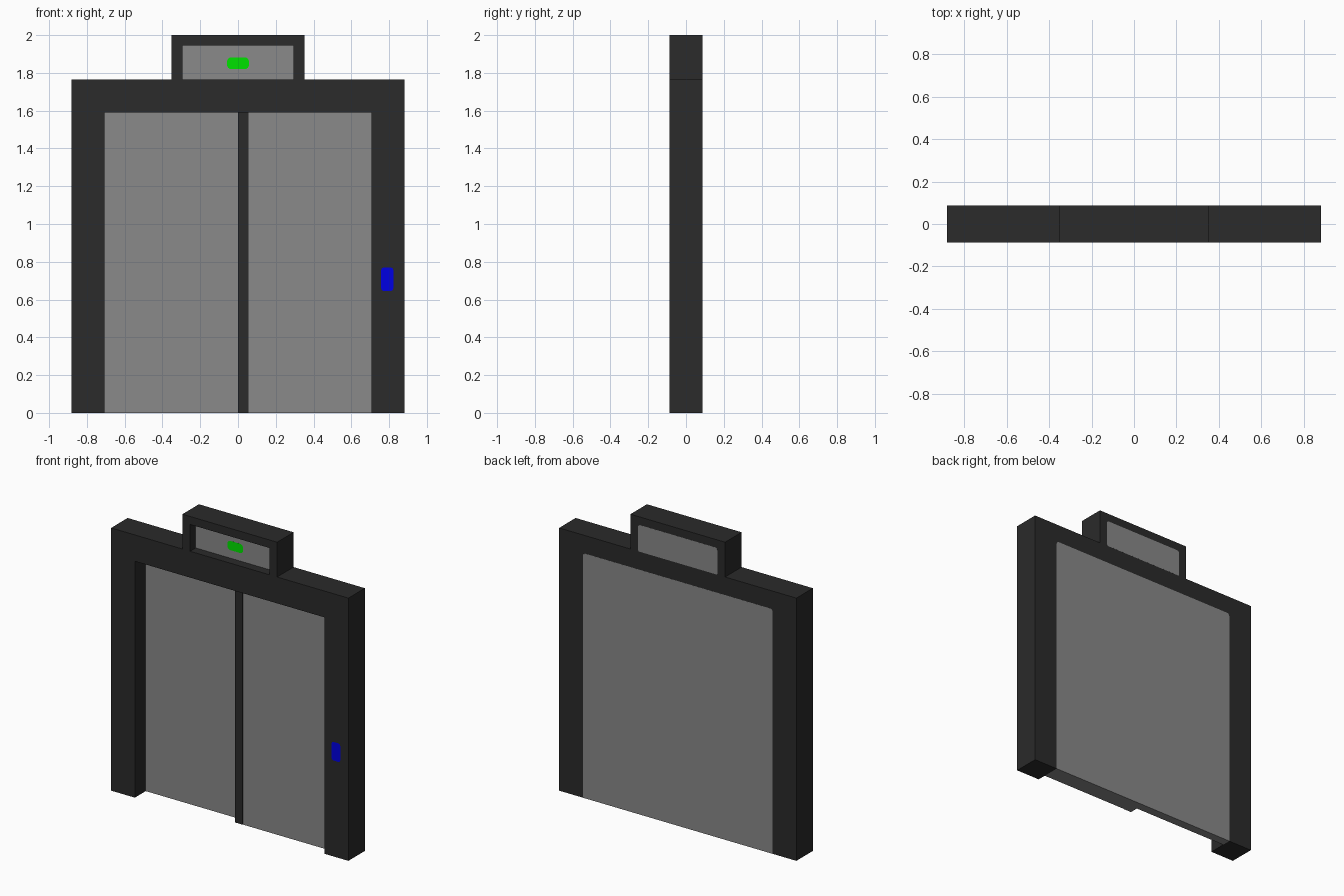
import bpy, bmesh, math

if "Cube" in bpy.data.objects:
    bpy.data.objects.remove(bpy.data.objects["Cube"])

FRONT, BACK = -0.0875, 0.0875
THIN = 0.0004


def material(name, rgb):
    m = bpy.data.materials.new(name)
    m.diffuse_color = (*rgb, 1)
    m.use_nodes = True
    m.node_tree.nodes["Principled BSDF"].inputs["Base Color"].default_value = m.diffuse_color
    return m


DARK = material("dark_grey", (0.0235, 0.0235, 0.0235))
GREY = material("mid_grey", (0.252, 0.252, 0.252))
GREEN = material("green", (0.0, 0.76, 0.0))
BLUE = material("blue", (0.0, 0.0, 0.76))


def prism(name, pts, y0, y1, mat):
    """Extrude an x/z outline from y0 (front) to y1 (back)."""
    bm = bmesh.new()
    face = bm.faces.new([bm.verts.new((x, y0, z)) for x, z in pts])
    ext = bmesh.ops.extrude_face_region(bm, geom=[face])
    moved = [v for v in ext["geom"] if isinstance(v, bmesh.types.BMVert)]
    bmesh.ops.translate(bm, verts=moved, vec=(0, y1 - y0, 0))
    bmesh.ops.recalc_face_normals(bm, faces=bm.faces)
    me = bpy.data.meshes.new(name)
    bm.to_mesh(me)
    bm.free()
    me.materials.append(mat)
    ob = bpy.data.objects.new(name, me)
    bpy.context.collection.objects.link(ob)
    return ob


def rect(x0, x1, z0, z1):
    return [(x0, z0), (x1, z0), (x1, z1), (x0, z1)]


def rounded(x0, x1, z0, z1, r, r_bottom=None):
    """Rectangle outline with rounded corners; bottom radius may differ."""
    rb = r if r_bottom is None else r_bottom
    pts = []
    for x, z, sx, sz, q, rad in ((x0, z0, 1, 1, 2, rb), (x1, z0, -1, 1, 3, rb),
                                 (x1, z1, -1, -1, 0, r), (x0, z1, 1, -1, 1, r)):
        if rad == 0:
            pts.append((x, z))
            continue
        for i in range(5):
            a = (q + i / 4) * math.pi / 2
            pts.append((x + sx * rad + rad * math.cos(a),
                        z + sz * rad + rad * math.sin(a)))
    return pts


def arch(w, z0, z1, iw, iz):
    """Doorway outline: outer half width w, opening half width iw up to iz."""
    return [(-w, z0), (-w, z1), (w, z1), (w, z0),
            (iw, z0), (iw, iz), (-iw, iz), (-iw, z0)]


# Surrounds of the doorway and of the sign on top
prism("door_frame", arch(0.882, 0, 1.766, 0.706, 1.589), FRONT, BACK, DARK)
prism("sign_frame", arch(0.352, 1.766, 2.0, 0.295, 1.946), FRONT, BACK, DARK)

# Two sliding doors: the right one runs in front of the left one
prism("left_door", rect(-0.706, 0, 0, 1.589), 0.028, BACK, GREY)
prism("right_door", rect(0, 0.706, 0, 1.589), -0.028, BACK, GREY)
prism("door_edge_strip", rect(0, 0.055, 0, 1.589), -0.030, -0.028, DARK)
prism("door_back_plate", rounded(-0.706, 0.706, 0, 1.645, 0.02, 0),
      BACK, BACK + THIN, GREY)

# Sign panel with a dark backing and a rounded grey plate behind
prism("sign_panel", rect(-0.295, 0.295, 1.766, 1.946), -0.028, BACK - 0.002, GREY)
prism("sign_backing", rect(-0.295, 0.295, 1.766, 1.946), BACK - 0.002, BACK, DARK)
prism("sign_back_plate", rounded(-0.295, 0.295, 1.766, 1.946, 0.018, 0.01),
      BACK, BACK + THIN, GREY)

# Sign light and call button
prism("sign_light", rounded(-0.058, 0.058, 1.82, 1.882, 0.022), -0.028 - THIN, -0.028, GREEN)
prism("call_button", rounded(0.758, 0.822, 0.645, 0.77, 0.015),
      FRONT - THIN, FRONT, BLUE)
